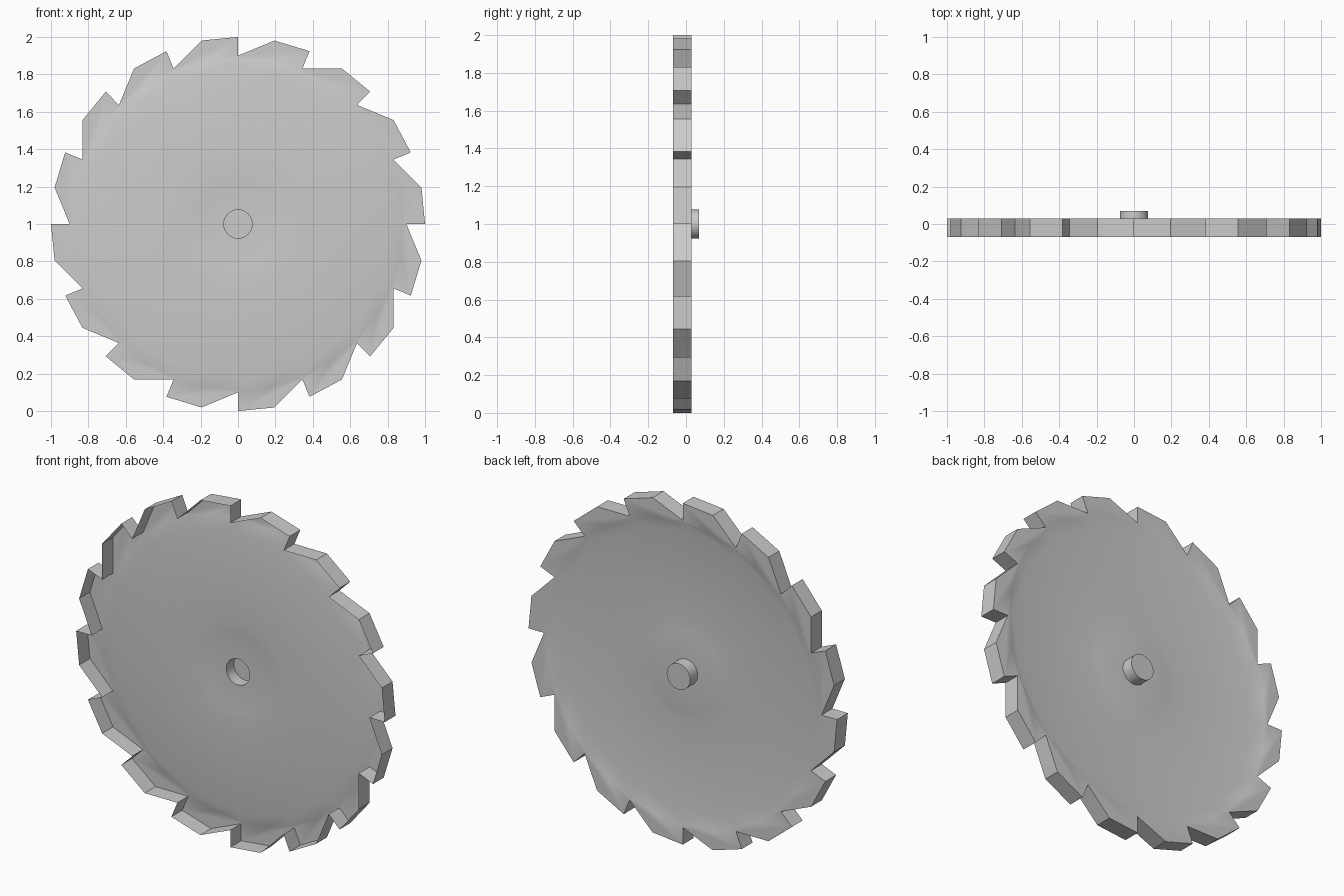
import bpy, bmesh, math

if "Cube" in bpy.data.objects:
    bpy.data.objects.remove(bpy.data.objects["Cube"])

TEETH = 16
N = TEETH * 2                  # two steps per tooth
BACK, FRONT = 0.03, -0.07      # the blade is a pressed sheet, open at the front

bm = bmesh.new()

def vert(i, r, y):
    a = math.pi / 2 + 2 * math.pi * i / N
    return bm.verts.new((r * math.cos(a), y, 1 + r * math.sin(a)))

def ring(r, y):
    return [vert(i, r, y) for i in range(N)]

def bridge(a, b):
    for i in range(N):
        j = (i + 1) % N
        bm.faces.new((a[i], a[j], b[j], b[i]))

# pressed disc: rim slope, flat, raised hub, hollow axle stub with cap
profile = [(0.89, BACK), (0.82, -0.01), (0.31, -0.01), (0.23, 0.0),
           (0.076, 0.0), (0.076, 0.07)]
rings = [ring(r, y) for r, y in profile]
for a, b in zip(rings, rings[1:]):
    bridge(a, b)
bm.faces.new(rings[-1])

# saw teeth: back plate and skirt wall running forward
inner = rings[0]
valley = {y: [vert(2 * k, 0.9, y) for k in range(TEETH)] for y in (BACK, FRONT)}
tip = {y: [vert(2 * k, 1.0, y) for k in range(TEETH)] for y in (BACK, FRONT)}
mid = {y: [vert(2 * k + 1, 1.0, y) for k in range(TEETH)] for y in (BACK, FRONT)}
for k in range(TEETH):
    n = (k + 1) % TEETH
    path = {y: [valley[y][k], tip[y][k], mid[y][k], valley[y][n]] for y in (BACK, FRONT)}
    b, f = path[BACK], path[FRONT]
    bm.faces.new(b + [inner[(2 * k + 2) % N], inner[2 * k + 1], inner[2 * k]])
    for i in range(3):
        bm.faces.new((b[i], b[i + 1], f[i + 1], f[i]))

# make the sheet face outward at the back
bmesh.ops.recalc_face_normals(bm, faces=bm.faces)
bm.normal_update()
cap = max(bm.faces, key=lambda f: f.calc_center_median().y)
if cap.normal.y < 0:
    bmesh.ops.reverse_faces(bm, faces=bm.faces)

mesh = bpy.data.meshes.new("saw_blade")
bm.to_mesh(mesh)
bm.free()
blade = bpy.data.objects.new("saw_blade", mesh)
bpy.context.collection.objects.link(blade)
bpy.context.view_layer.objects.active = blade
blade.select_set(True)
bpy.ops.object.shade_smooth_by_angle(angle=math.radians(35))

# keep the flat areas evenly shaded
wn = blade.modifiers.new("even_shading", 'WEIGHTED_NORMAL')
wn.keep_sharp = True
